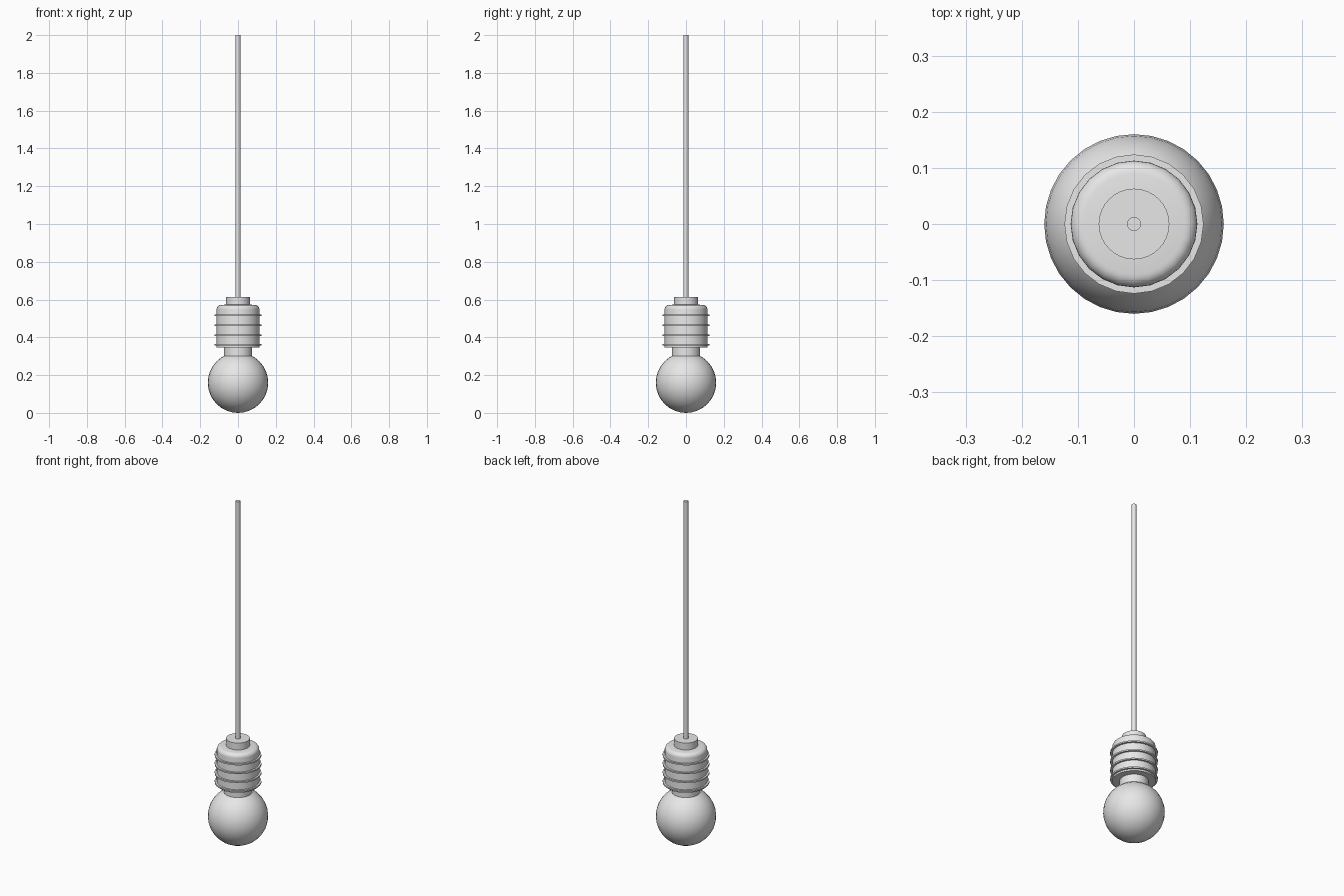
import bpy
import bmesh
import math

cube = bpy.data.objects.get("Cube")
if cube:
    bpy.data.objects.remove(cube, do_unlink=True)

grey = bpy.data.materials.new("light grey")
grey.use_nodes = True
grey.diffuse_color = (0.8, 0.8, 0.8, 1)
grey.node_tree.nodes["Principled BSDF"].inputs["Base Color"].default_value = (0.8, 0.8, 0.8, 1)


def lathe(name, profile, sides, angle=40):
    """Spin a closed (radius, height) profile around the vertical axis."""
    bm = bmesh.new()
    verts = [bm.verts.new((r, 0, z)) for r, z in profile]
    edges = [bm.edges.new(pair) for pair in zip(verts, verts[1:])]
    bmesh.ops.spin(bm, geom=verts + edges, cent=(0, 0, 0), axis=(0, 0, 1),
                   angle=math.tau, steps=sides, use_duplicate=False)
    bmesh.ops.remove_doubles(bm, verts=bm.verts, dist=0.0001)
    bmesh.ops.recalc_face_normals(bm, faces=bm.faces)
    mesh = bpy.data.meshes.new(name)
    bm.to_mesh(mesh)
    bm.free()
    mesh.materials.append(grey)
    obj = bpy.data.objects.new(name, mesh)
    bpy.context.collection.objects.link(obj)
    bpy.ops.object.select_all(action="DESELECT")
    obj.select_set(True)
    bpy.context.view_layer.objects.active = obj
    bpy.ops.object.shade_smooth_by_angle(angle=math.radians(angle))
    return obj


def rod(name, radius, bottom, top, sides):
    return lathe(name, [(0, bottom), (radius, bottom), (radius, top), (0, top)], sides)


# Round glass bulb with a short straight neck
radius = 0.16
arc = [(radius * math.sin(i * math.pi / 16), radius - radius * math.cos(i * math.pi / 16))
       for i in range(17)]
lathe("bulb", arc, 32)
rod("neck", 0.075, 0.27, 0.36, 32)

# Socket with a rounded shoulder
fillet = [(0.09 + 0.023 * math.cos(a), 0.548 + 0.023 * math.sin(a))
          for a in (math.radians(15 * i) for i in range(7))]
lathe("socket", [(0, 0.346), (0.113, 0.346)] + fillet + [(0.06, 0.574), (0, 0.574)], 24)

# Thin flanges around the socket
for i in range(4):
    z = 0.36 + i * 0.052
    lathe(f"socket_ring_{i + 1}",
          [(0.105, z - 0.004), (0.124, z - 0.004), (0.124, z + 0.004),
           (0.105, z + 0.004), (0.105, z - 0.004)], 24)

# Cap and hanging cord
rod("socket_cap", 0.063, 0.56, 0.614, 32)
rod("cord", 0.0125, 0.6, 2.0, 16)
